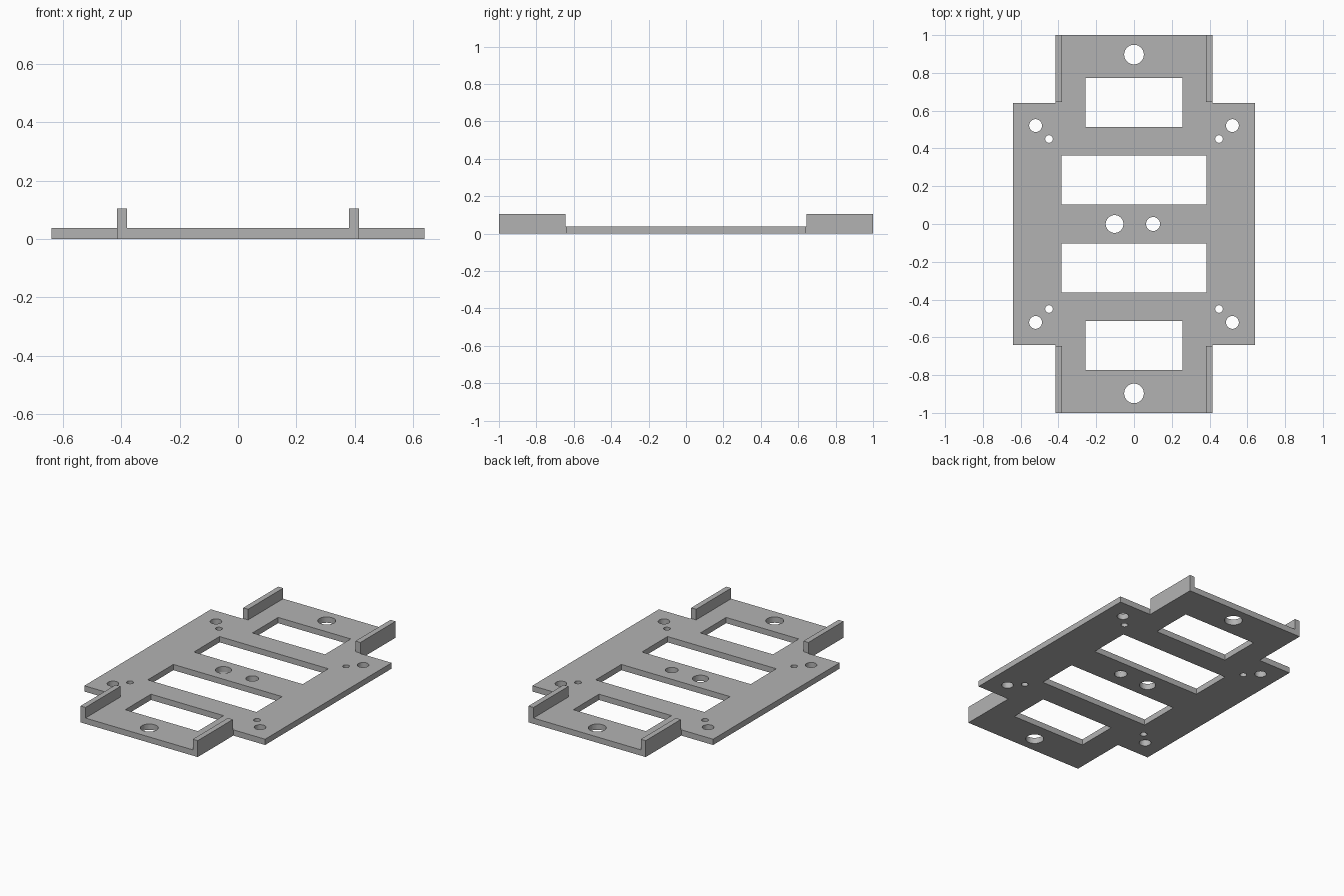
import bpy
import bmesh
from math import cos, sin, tau

cube = bpy.data.objects.get("Cube")
if cube:
    bpy.data.objects.remove(cube)

THICK, WALL_TOP = 0.037, 0.105
WIDE, NARROW, END = 0.64, 0.415, 1.0
WALL_IN, WALL_START = 0.38, 0.645

grey = bpy.data.materials.new("plain grey")
grey.use_nodes = True
colour = (0.45, 0.45, 0.45, 1)
grey.diffuse_color = colour
grey.node_tree.nodes["Principled BSDF"].inputs["Base Color"].default_value = colour


def rectangle(x0, x1, y0, y1):
    return [(x0, y0), (x1, y0), (x1, y1), (x0, y1)]


def circle(x, y, r, sides=40):
    return [(x + r * cos(tau * i / sides), y + r * sin(tau * i / sides))
            for i in range(sides)]


def slab(name, loops, bottom, top):
    """Fill an outline with holes and raise it into a solid slab."""
    bm = bmesh.new()
    edges = []
    for loop in loops:
        verts = [bm.verts.new((x, y, bottom)) for x, y in loop]
        edges += [bm.edges.new((v, verts[i - 1])) for i, v in enumerate(verts)]
    bmesh.ops.triangle_fill(bm, use_beauty=True, use_dissolve=False, edges=edges)
    raised = bmesh.ops.extrude_face_region(bm, geom=bm.faces[:], use_keep_orig=True)
    moved = [g for g in raised["geom"] if isinstance(g, bmesh.types.BMVert)]
    bmesh.ops.translate(bm, verts=moved, vec=(0, 0, top - bottom))
    bmesh.ops.recalc_face_normals(bm, faces=bm.faces[:])
    mesh = bpy.data.meshes.new(name)
    bm.to_mesh(mesh)
    bm.free()
    mesh.materials.append(grey)
    obj = bpy.data.objects.new(name, mesh)
    bpy.context.collection.objects.link(obj)
    return obj


# Plate outline: a wide square with a narrower tongue at each end
quarter = [(NARROW, -END), (NARROW, -WIDE), (WIDE, -WIDE)]
right = quarter + [(x, -y) for x, y in reversed(quarter)]
outline = right + [(-x, y) for x, y in reversed(right)]

# Windows and screw holes, mirrored front to back and side to side
holes = [circle(-0.103, 0, 0.047), circle(0.101, 0, 0.037)]
for sy in (-1, 1):
    for half, near, far in ((0.257, 0.513, 0.773), (0.385, 0.104, 0.363)):
        y0, y1 = sorted((sy * near, sy * far))
        holes.append(rectangle(-half, half, y0, y1))
    holes.append(circle(0, sy * 0.897, 0.052))
    for sx in (-1, 1):
        holes.append(circle(sx * 0.521, sy * 0.521, 0.034))
        holes.append(circle(sx * 0.45, sy * 0.45, 0.02))

slab("base_plate", [outline] + holes, 0, THICK)

# Upright side walls on both tongues
for end, sy in (("front", -1), ("back", 1)):
    for side, sx in (("right", -1), ("left", 1)):
        x0, x1 = sorted((sx * WALL_IN, sx * NARROW))
        y0, y1 = sorted((sy * WALL_START, sy * END))
        slab(f"{end}_{side}_wall", [rectangle(x0, x1, y0, y1)], THICK, WALL_TOP)
